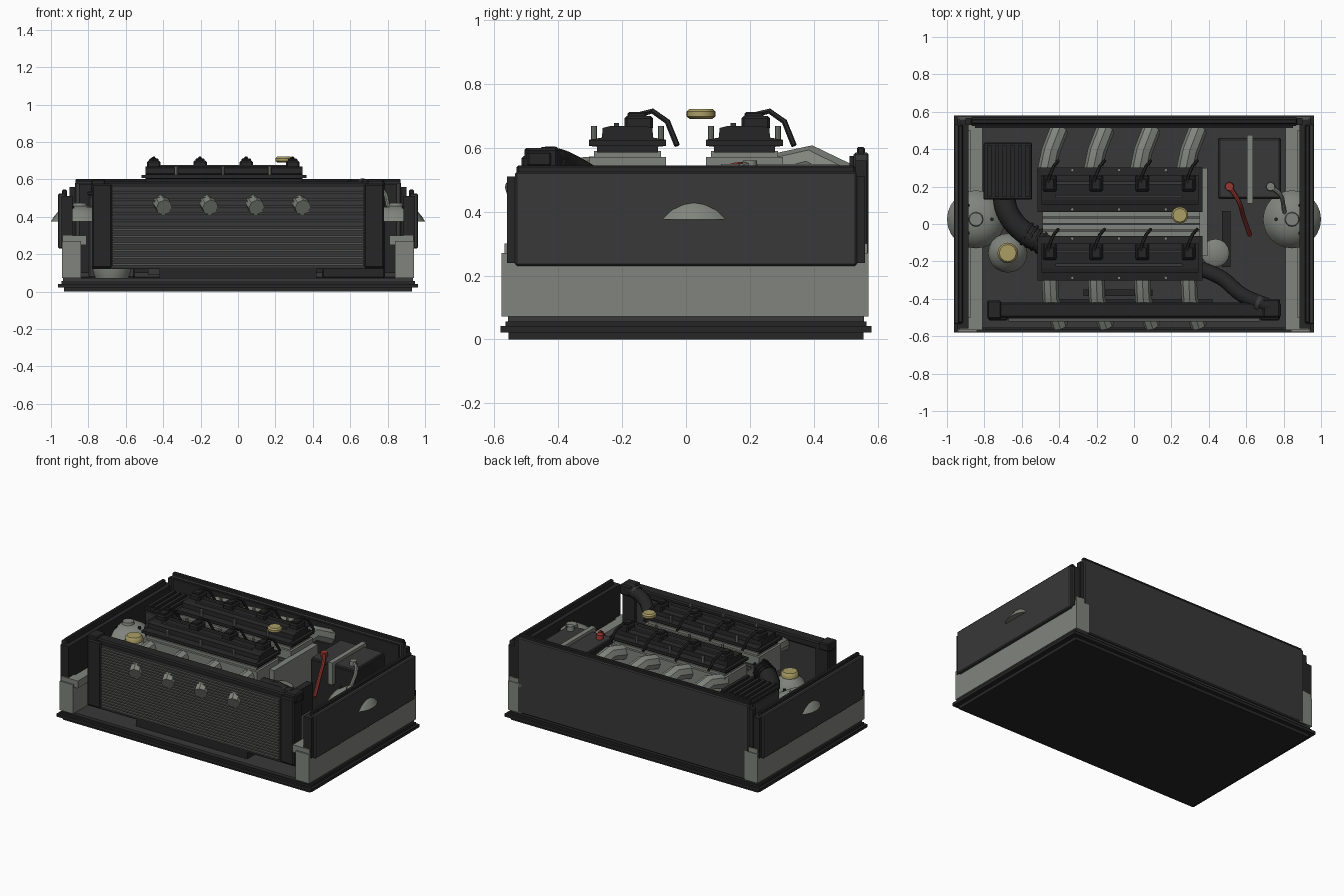
import bpy, bmesh, math
from mathutils import Vector

cube = bpy.data.objects.get("Cube")
if cube:
    bpy.data.objects.remove(cube, do_unlink=True)


def material(name, r, g, b):
    m = bpy.data.materials.new(name)
    m.use_nodes = True
    m.diffuse_color = (r, g, b, 1)
    m.node_tree.nodes["Principled BSDF"].inputs["Base Color"].default_value = (r, g, b, 1)
    return m


DARK = material("dark_grey", .04, .04, .04)
BLACK = material("soft_black", .019, .019, .019)
LIGHT = material("warm_light_grey", .22, .23, .205)
FIN = material("fin_grey", .09, .09, .088)
BRASS = material("cap_yellow", .40, .34, .13)
RED = material("cable_red", .32, .04, .03)


def add_mesh(name, bm, mat, bevel=0, smooth=False):
    bmesh.ops.recalc_face_normals(bm, faces=bm.faces)
    me = bpy.data.meshes.new(name)
    bm.to_mesh(me)
    bm.free()
    me.materials.append(mat)
    ob = bpy.data.objects.new(name, me)
    bpy.context.collection.objects.link(ob)
    if bevel:
        mod = ob.modifiers.new("edge_bevel", "BEVEL")
        mod.width, mod.segments = bevel, 1
    if smooth:
        bpy.ops.object.select_all(action="DESELECT")
        ob.select_set(True)
        bpy.context.view_layer.objects.active = ob
        bpy.ops.object.shade_smooth_by_angle(angle=math.radians(40))
    return ob


def box(name, xs, ys, zs, mat, bevel=0):
    bm = bmesh.new()
    bmesh.ops.create_cube(bm, size=1)
    for v in bm.verts:
        v.co = [a + (b - a) * (c + .5) for (a, b), c in zip((xs, ys, zs), v.co)]
    return add_mesh(name, bm, mat, bevel)


def extrude_x(name, profile, x0, x1, mat):
    """Close a (y, z) outline and sweep it along x."""
    bm = bmesh.new()
    face = bm.faces.new([bm.verts.new((x0, y, z)) for y, z in profile])
    new = bmesh.ops.extrude_face_region(bm, geom=[face])["geom"]
    bmesh.ops.translate(bm, vec=(x1 - x0, 0, 0),
                        verts=[g for g in new if isinstance(g, bmesh.types.BMVert)])
    return add_mesh(name, bm, mat)


def lathe(name, x, y, profile, mat, sides=20):
    """Stack circles of (radius, z) and close both ends."""
    bm = bmesh.new()
    rings = []
    for r, z in profile:
        rings.append([bm.verts.new((x + r * math.cos(math.tau * i / sides),
                                    y + r * math.sin(math.tau * i / sides), z))
                      for i in range(sides)])
    for a, b in zip(rings, rings[1:]):
        for i in range(sides):
            j = (i + 1) % sides
            bm.faces.new((a[i], a[j], b[j], b[i]))
    bm.faces.new(rings[0])
    bm.faces.new(rings[-1])
    return add_mesh(name, bm, mat, smooth=True)


def tube(name, points, radius, mat, curved=False, res=2):
    cu = bpy.data.curves.new(name, "CURVE")
    cu.dimensions = "3D"
    cu.bevel_depth, cu.bevel_resolution, cu.use_fill_caps = radius, res, True
    cu.resolution_u = 6
    if curved:
        sp = cu.splines.new("BEZIER")
        sp.bezier_points.add(len(points) - 1)
        for bp, p in zip(sp.bezier_points, points):
            bp.co = p
            bp.handle_left_type = bp.handle_right_type = "AUTO"
    else:
        sp = cu.splines.new("POLY")
        sp.points.add(len(points) - 1)
        for sp_point, p in zip(sp.points, points):
            sp_point.co = (*p, 1)
    cu.materials.append(mat)
    ob = bpy.data.objects.new(name, cu)
    bpy.context.collection.objects.link(ob)
    bpy.ops.object.select_all(action="DESELECT")
    ob.select_set(True)
    bpy.context.view_layer.objects.active = ob
    bpy.ops.object.convert(target="MESH")
    bpy.ops.object.shade_smooth_by_angle(angle=math.radians(40))


# Floor tray with a stepped rim
for i, (hx, hy, z0, z1) in enumerate([(.93, .555, 0, .022), (.962, .58, .022, .042),
                                      (.945, .565, .042, .056), (.935, .557, .056, .072)]):
    box(f"floor_tray_{i}", (-hx, hx), (-hy, hy), (z0, z1), BLACK if i < 3 else DARK)

# Side rails, fender panels and strut domes
for side, s in (("left", 1), ("right", -1)):
    def sx(a, b):
        return sorted((s * a, s * b))
    box(f"{side}_rail", sx(.84, .94), (-.578, .572), (.072, .27), LIGHT)
    box(f"{side}_rail_lip", sx(.81, .875), (-.568, .52), (.25, .30), LIGHT)
    for end in (-1, 1):
        box(f"{side}_rail_post", sx(.85, .935), sorted((end * .5, end * .568)), (.25, .30), LIGHT)
    box(f"{side}_fender_core", sx(.885, .945), (-.56, .56), (.24, .51), BLACK)
    box(f"{side}_fender_skin", sx(.92, .962), (-.535, .535), (.23, .525), DARK, .006)
    box(f"{side}_fender_ridge", sx(.915, .94), (-.53, .53), (.5, .545), BLACK, .005)
    lathe(f"{side}_strut_dome", s * .845, .025,
          [(.155, .375), (.14, .40), (.115, .43), (.075, .452), (.03, .46)], LIGHT, 24)
    lathe(f"{side}_strut_cap", s * .845, .025, [(.04, .455), (.035, .475)], LIGHT, 12)
    for k in range(3):
        a = math.tau * k / 3 + (0 if s < 0 else math.pi)
        lathe(f"{side}_strut_bolt", s * .845 + .085 * math.cos(a), .025 + .085 * math.sin(a),
              [(.01, .43), (.01, .458)], BLACK, 8)

# Firewall with a raised rim
box("firewall", (-.872, .872), (.525, .572), (.072, .585), DARK, .006)
box("firewall_rim", (-.87, .87), (.535, .56), (.575, .603), BLACK, .005)
box("firewall_flange", (-.85, .85), (.512, .53), (.1, .575), BLACK)
for s in (-1, 1):
    box("firewall_corner", sorted((s * .83, s * .90)), (.53, .565), (.072, .56), BLACK)

# Radiator with a fin stack, side tanks and crossbar
box("radiator_body", (-.75, .75), (-.505, -.43), (.13, .56), DARK)
box("radiator_crossbar", (-.785, .785), (-.50, -.42), (.54, .59), BLACK, .008)
box("radiator_base", (-.78, .78), (-.505, -.42), (.12, .145), BLACK)
box("radiator_foot", (-.42, .42), (-.50, -.40), (.072, .125), BLACK)
for s in (-1, 1):
    box("radiator_side_tank", sorted((s * .675, s * .78)), (-.515, -.42), (.125, .575), BLACK, .008)
for i in range(22):
    z = .14 + i * .0188
    box("radiator_fin", (-.67, .67), (-.522, -.50), (z, z + .009), FIN)
box("radiator_cap_block", (-.785, -.71), (-.505, -.41), (.55, .60), BLACK, .006)

# Engine block, valley and end bracket
box("engine_block", (-.48, .35), (-.27, .27), (.09, .48), DARK)
box("engine_valley", (-.49, .35), (-.07, .07), (.40, .51), LIGHT)
for y in (-.035, 0, .035):
    box("valley_rib", (-.49, .35), (y - .006, y + .006), (.505, .525), FIN)
box("timing_cover", (.35, .392), (-.17, .30), (.2, .54), LIGHT)
lathe("pulley_housing", .435, -.155, [(.075, .25), (.075, .44), (.055, .455)], LIGHT, 16)
box("alternator_bracket", (.47, .515), (-.23, .07), (.22, .40), BLACK)

# Cylinder heads, valve covers, coils, leads and studs
half = [(.095, .585), (.095, .603), (.12, .606), (.12, .625), (.08, .632),
        (.078, .662), (.055, .668)]
coil_x = [-.45, -.203, .044, .292]
for bank, cy in (("front", -.183), ("rear", .183)):
    box(f"{bank}_head", (-.505, .355), (cy - .12, cy + .12), (.40, .572), LIGHT)
    box(f"{bank}_head_gasket", (-.49, .34), (cy - .105, cy + .105), (.57, .59), LIGHT)
    outline = [(cy + y, z) for y, z in half] + [(cy - y, z) for y, z in reversed(half)]
    extrude_x(f"{bank}_valve_cover", outline, -.495, .345, BLACK)
    box(f"{bank}_cover_flange", (-.515, .365), (cy - .12, cy + .12), (.607, .624), BLACK)
    for k in (-1, 1):
        box(f"{bank}_cover_rib", (-.42, .26), (cy + k * .035 - .008, cy + k * .035 + .008),
            (.66, .678), DARK)
    for x in coil_x:
        box(f"{bank}_coil", (x - .036, x + .036), (cy - .01, cy + .08), (.655, .70), BLACK, .008)
        box(f"{bank}_coil_cap", (x - .025, x + .025), (cy + .0, cy + .06), (.695, .712), BLACK, .005)
        tube(f"{bank}_ignition_lead", [(x - .01, cy + .04, .705), (x, cy + .078, .715),
             (x + .02, cy + .125, .682), (x + .045, cy + .155, .607)], .009, BLACK, res=1)
    for x in (-.33, -.08, .17):
        for k in (-1, 1):
            lathe(f"{bank}_cover_stud", x, cy + k * .105, [(.009, .62), (.009, .668)], LIGHT, 8)

# Intake runners at the rear and exhaust runners at the front
for x in coil_x:
    tube("intake_runner", [(x - .02, .27, .53), (x + .005, .39, .558), (x + .05, .505, .50)],
         .05, LIGHT)
    tube("exhaust_runner", [(x, -.28, .53), (x + .005, -.40, .52), (x + .055, -.545, .45)],
         .044, LIGHT)
box("heat_shield_strip", (-.27, .1), (-.385, -.35), (.44, .50), BLACK)

# Filler cap and coolant reservoir
lathe("oil_filler_cap", .245, .047, [(.035, .69), (.045, .698), (.045, .713), (.036, .722)], BRASS, 16)
lathe("coolant_reservoir", -.675, -.155,
      [(.09, .072), (.105, .12), (.105, .39), (.085, .43), (.05, .46)], LIGHT, 20)
lathe("reservoir_cap", -.675, -.155, [(.055, .458), (.055, .48), (.045, .492)], BRASS, 16)

# Ribbed air box and its corrugated duct
box("air_box", (-.80, -.55), (.135, .43), (.072, .515), DARK, .008)
box("air_box_lid", (-.805, -.545), (.13, .435), (.515, .535), BLACK, .005)
for i in range(6):
    x = -.785 + i * .041
    box("air_box_rib", (x, x + .022), (.145, .42), (.53, .55), BLACK)
duct = [(-.70, .16, .44), (-.67, .05, .46), (-.58, -.05, .47), (-.47, -.11, .48)]
tube("air_duct", duct, .06, BLACK, True, 3)
a, b = Vector(duct[2]), Vector(duct[3])
for t in (0, .25, .5, .75):
    p = a.lerp(b, t)
    tube("duct_ring", [p, p + (b - a) * .1], .068, BLACK, res=3)

# Battery with strap, terminals and cables
box("battery", (.45, .785), (.135, .46), (.072, .52), BLACK, .006)
box("battery_lid", (.455, .78), (.14, .455), (.515, .53), DARK, .005)
box("battery_strap", (.603, .635), (.11, .475), (.40, .55), LIGHT)
for name, x, mat, path in (
        ("positive", .51, RED, [(.51, .2, .548), (.56, .12, .53), (.585, .04, .46), (.62, -.06, .38)]),
        ("negative", .73, LIGHT, [(.73, .2, .548), (.78, .16, .53), (.80, .09, .47), (.81, .02, .42)])):
    lathe(f"{name}_terminal", x, .2, [(.025, .525), (.022, .56)], mat, 12)
    tube(f"{name}_cable", path, .012, mat, True)

# Upper radiator hose
hose = [(.36, -.24, .47), (.47, -.29, .50), (.58, -.38, .55), (.72, -.44, .565)]
tube("radiator_hose", hose, .04, BLACK, True, 3)
tube("hose_clamp", [(.655, -.42, .56), (.675, -.428, .562)], .045, DARK, res=3)
box("hose_neck", (.69, .78), (-.50, -.40), (.53, .60), BLACK, .008)
